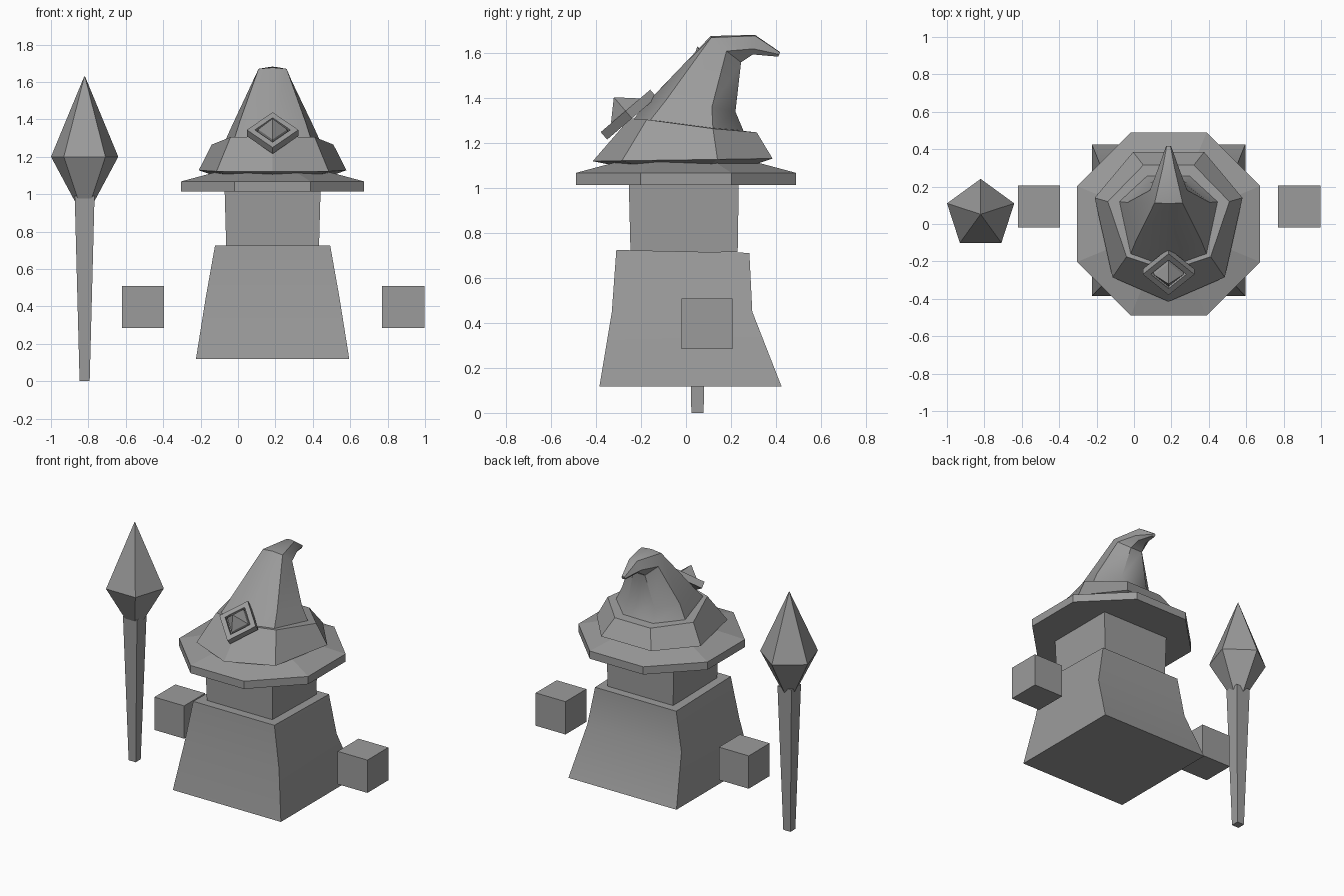
import bpy, bmesh, math
from mathutils import Vector

if "Cube" in bpy.data.objects:
    bpy.data.objects.remove(bpy.data.objects["Cube"])

CX = 0.185   # centre line of the figure
SX = -0.82   # centre line of the staff

grey = bpy.data.materials.new("dark_grey")
grey.diffuse_color = (0.33, 0.33, 0.33, 1)
grey.use_nodes = True
grey.node_tree.nodes["Principled BSDF"].inputs["Base Color"].default_value = grey.diffuse_color


def loft(name, rings, smooth=0):
    """Skin a stack of equal-sized rings and cap both ends."""
    bm = bmesh.new()
    loops = [[bm.verts.new(p) for p in r] for r in rings]
    n = len(loops[0])
    for a, b in zip(loops, loops[1:]):
        for i in range(n):
            j = (i + 1) % n
            bm.faces.new((a[i], a[j], b[j], b[i]))
    bm.faces.new(loops[0][::-1])
    bm.faces.new(loops[-1])
    bmesh.ops.recalc_face_normals(bm, faces=bm.faces[:])
    me = bpy.data.meshes.new(name)
    bm.to_mesh(me)
    bm.free()
    me.materials.append(grey)
    ob = bpy.data.objects.new(name, me)
    bpy.context.collection.objects.link(ob)
    if smooth:
        bpy.ops.object.select_all(action='DESELECT')
        ob.select_set(True)
        bpy.context.view_layer.objects.active = ob
        bpy.ops.object.shade_smooth_by_angle(angle=math.radians(smooth))
    return ob


def rect(cx, hx, y0, y1, z0, z1=None):
    z1 = z0 if z1 is None else z1
    return [(cx - hx, y0, z0), (cx + hx, y0, z0), (cx + hx, y1, z1), (cx - hx, y1, z1)]


def ngon(n, r, cx, cy, z, start):
    return [(cx + r * math.cos(start + i * math.tau / n),
             cy + r * math.sin(start + i * math.tau / n), z) for i in range(n)]


def seven(front, pair, side, back):
    """Mirrored seven-sided ring: one front point and three pairs."""
    half = [pair, side, back]
    return ([(CX, *front)] + [(CX + x, y, z) for x, y, z in half]
            + [(CX - x, y, z) for x, y, z in reversed(half)])


# Robe and head
loft("robe", [rect(CX, 0.41, -0.385, 0.425, 0.118),
              rect(CX, 0.357, -0.33, 0.295, 0.45),
              rect(CX, 0.308, -0.31, 0.282, 0.725, 0.712)], 30)
loft("head", [rect(CX, 0.248, -0.247, 0.23, 0.715),
              rect(CX, 0.257, -0.255, 0.235, 1.04)])

# Floating hands
for label, x in (("left_hand", CX - 0.693), ("right_hand", CX + 0.698)):
    loft(label, [rect(x, 0.113, -0.02, 0.207, z) for z in (0.285, 0.51)])

# Hat brim
e = math.pi / 8
loft("hat_brim", [ngon(8, r, CX, 0, z, e) for r, z in
                  ((0.53, 1.015), (0.53, 1.068), (0.32, 1.12))])

# Hat band
loft("hat_band", [
    seven((-0.34, 1.105), (0.25, -0.23, 1.105), (0.33, 0.11, 1.105), (0.16, 0.32, 1.11)),
    seven((-0.415, 1.12), (0.30, -0.285, 1.122), (0.395, 0.14, 1.128), (0.19, 0.385, 1.132)),
    seven((-0.25, 1.31), (0.225, -0.175, 1.305), (0.325, 0.12, 1.265), (0.135, 0.315, 1.248))])

# Bent hat cone
loft("hat_cone", [
    seven((-0.24, 1.30), (0.205, -0.165, 1.295), (0.265, 0.12, 1.26), (0.115, 0.26, 1.245)),
    seven((-0.155, 1.40), (0.175, -0.09, 1.39), (0.22, 0.115, 1.36), (0.10, 0.22, 1.34)),
    seven((0.11, 1.677), (0.075, 0.112, 1.67), (0.10, 0.18, 1.61), (0.045, 0.245, 1.56)),
    seven((0.307, 1.682), (0.03, 0.307, 1.678), (0.055, 0.30, 1.62), (0.03, 0.298, 1.595)),
    seven((0.418, 1.606), (0.01, 0.418, 1.604), (0.014, 0.415, 1.595), (0.01, 0.41, 1.585))], 40)

# Tilted hat ornament: diamond frame with a pointed stone
centre = Vector((CX, -0.255, 1.327))
up = Vector((0, 0.76, 0.65))
out = Vector((0, -0.65, 0.76))


def diamond(r, d):
    return [centre + Vector((x * r * 0.95, 0, 0)) + up * (y * r) + out * d
            for x, y in ((1, 0), (0, 1), (-1, 0), (0, -1))]


loft("ornament_frame", [diamond(0.145, -0.022), diamond(0.145, 0.022),
                        diamond(0.10, 0.022), diamond(0.10, -0.01)])
loft("ornament_stone", [diamond(0.088, -0.015), diamond(0.082, 0.025), diamond(0.002, 0.1)])

# Staff shaft and crystal
loft("staff_shaft", [rect(SX, 0.027, 0.024, 0.078, 0),
                     rect(SX, 0.053, 0.0, 0.104, 0.99)])
loft("staff_crystal", [ngon(5, r, SX, 0.052, z, math.pi / 2) for r, z in
                       ((0.003, 0.87), (0.189, 1.2), (0.002, 1.63))])
